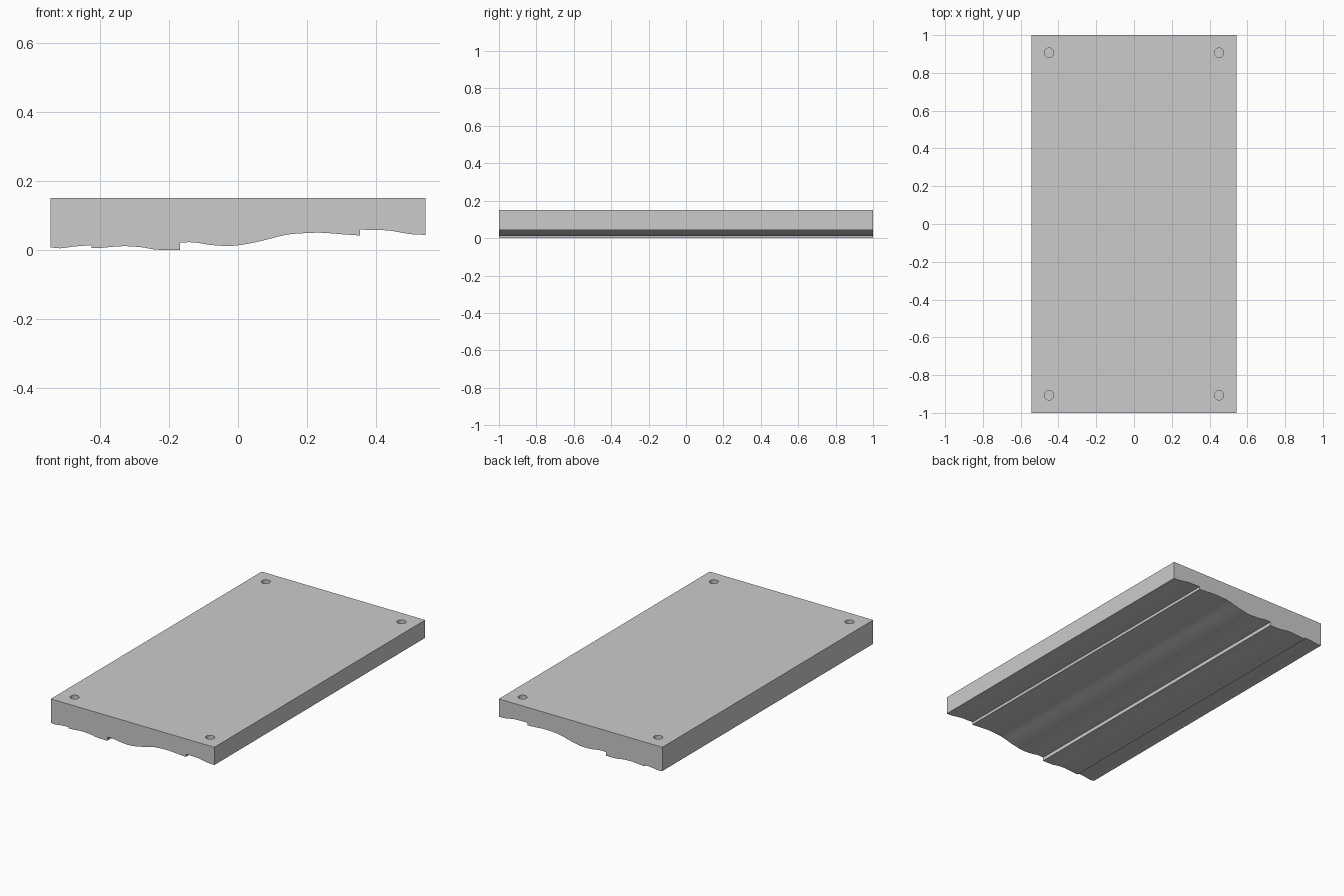
import bpy
import bmesh
from mathutils import Vector

if "Cube" in bpy.data.objects:
    bpy.data.objects.remove(bpy.data.objects["Cube"], do_unlink=True)

HALF_W, HALF_L, TOP = 0.543, 1.0, 0.151
HOLE_X, HOLE_Y, HOLE_R, HOLE_DEPTH = 0.45, 0.907, 0.025, 0.06

grey = bpy.data.materials.new("plain grey")
grey.use_nodes = True
colour = (0.6, 0.6, 0.6, 1)
grey.diffuse_color = colour
grey.node_tree.nodes["Principled BSDF"].inputs["Base Color"].default_value = colour

# Underside profile: four smooth waves separated by small steps
waves = [
    [(-HALF_W, 0.009), (-0.515, 0.006), (-0.475, 0.011), (-0.424, 0.015)],
    [(-0.424, 0.007), (-0.4, 0.007), (-0.335, 0.012), (-0.28, 0.009),
     (-0.245, 0.003), (-0.21, 0.001), (-0.168, 0.001)],
    [(-0.168, 0.023), (-0.125, 0.023), (-0.082, 0.016), (-0.036, 0.013),
     (0.004, 0.015), (0.062, 0.026), (0.135, 0.044), (0.18, 0.049),
     (0.24, 0.051), (0.31, 0.046), (0.354, 0.043)],
    [(0.354, 0.06), (0.395, 0.059), (0.44, 0.057), (0.5, 0.047), (HALF_W, 0.045)],
]


def smooth_wave(points, steps=5):
    """Sample a smooth curve passing through the points."""
    pts = [Vector(p) for p in points]
    pts = [pts[0]] + pts + [pts[-1]]
    out = []
    for a, b, c, d in zip(pts, pts[1:], pts[2:], pts[3:]):
        for i in range(steps):
            t = i / steps
            out.append(0.5 * (2 * b + (c - a) * t + (2 * a - 5 * b + 4 * c - d) * t ** 2
                              + (3 * b - a - 3 * c + d) * t ** 3))
    return out + [pts[-1]]


# Slab: profile extruded along its length
outline = [p for wave in waves for p in smooth_wave(wave)]
lowest = min(p.y for p in outline)
outline = [Vector((p.x, p.y - lowest)) for p in outline]
outline += [Vector((HALF_W, TOP)), Vector((-HALF_W, TOP))]

bm = bmesh.new()
front = bm.faces.new([bm.verts.new((p.x, -HALF_L, p.y)) for p in outline])
ext = bmesh.ops.extrude_face_region(bm, geom=[front])
bmesh.ops.translate(bm, vec=(0, 2 * HALF_L, 0),
                    verts=[g for g in ext["geom"] if isinstance(g, bmesh.types.BMVert)])
bmesh.ops.recalc_face_normals(bm, faces=bm.faces)
mesh = bpy.data.meshes.new("contoured_slab")
bm.to_mesh(mesh)
bm.free()
slab = bpy.data.objects.new("contoured_slab", mesh)
bpy.context.collection.objects.link(slab)
mesh.materials.append(grey)

# Blind holes in the four top corners
for sx in (-1, 1):
    for sy in (-1, 1):
        bpy.ops.mesh.primitive_cylinder_add(
            vertices=32, radius=HOLE_R, depth=2 * HOLE_DEPTH,
            location=(sx * HOLE_X, sy * HOLE_Y, TOP))
        cutter = bpy.context.object
        cutter.name = "corner_hole_cutter"
        cutter.data.materials.append(grey)
        cutter.hide_render = True
        cut = slab.modifiers.new("corner_hole", "BOOLEAN")
        cut.operation = "DIFFERENCE"
        cut.solver = "EXACT"
        cut.object = cutter
        bpy.ops.object.select_all(action="DESELECT")
        slab.select_set(True)
        bpy.context.view_layer.objects.active = slab
        bpy.ops.object.modifier_apply(modifier=cut.name)
        bpy.data.objects.remove(cutter, do_unlink=True)

bpy.ops.object.shade_smooth_by_angle(angle=0.5)
